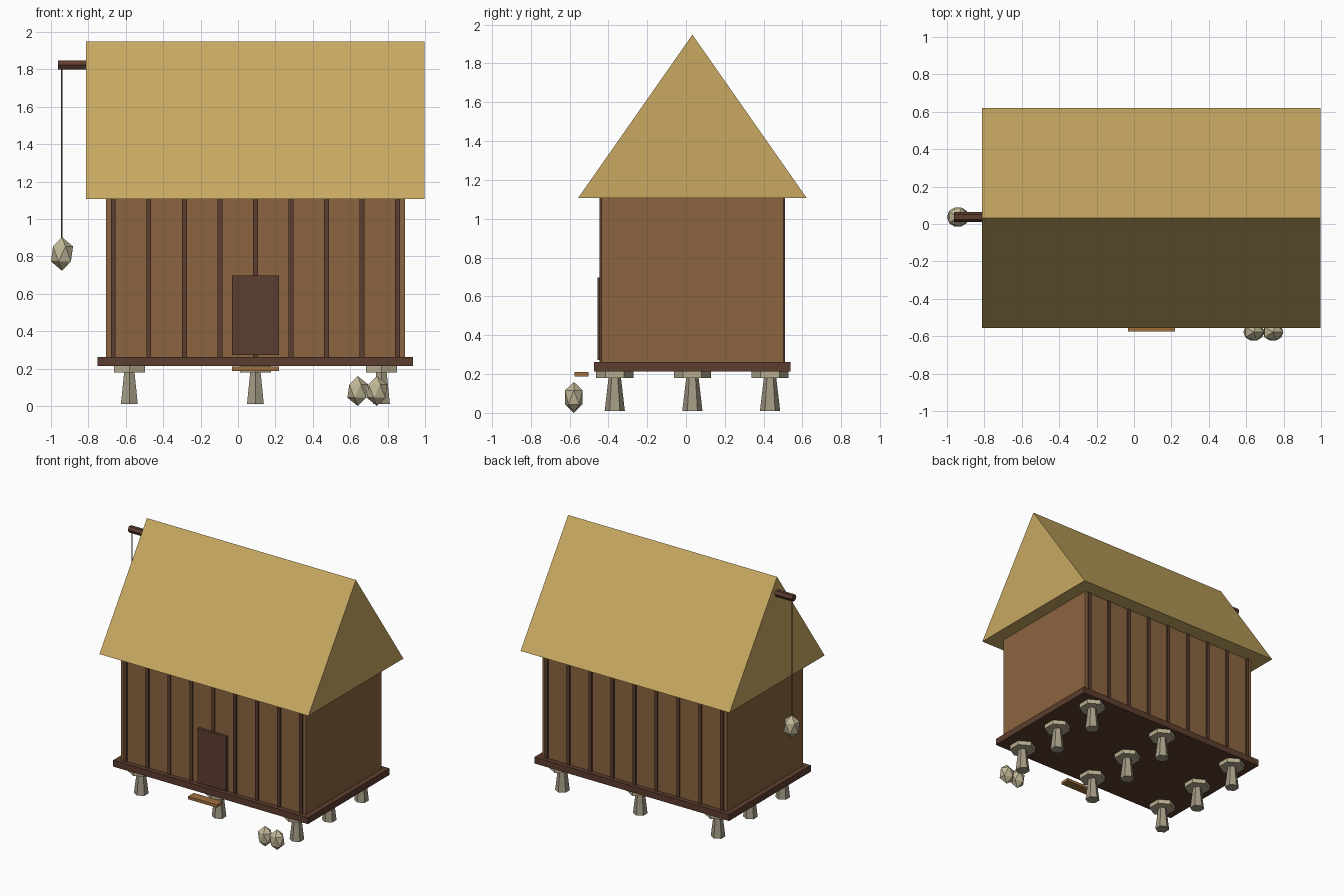
import bpy, math

if "Cube" in bpy.data.objects:
    bpy.data.objects.remove(bpy.data.objects["Cube"])

CX, CY = 0.093, 0.033  # centre of the hut


def material(name, hex_code):
    rgb = [int(hex_code[i:i + 2], 16) / 255 for i in (0, 2, 4)]
    lin = [c / 12.92 if c <= 0.04045 else ((c + 0.055) / 1.055) ** 2.4 for c in rgb]
    m = bpy.data.materials.new(name)
    m.diffuse_color = (*lin, 1)
    m.use_nodes = True
    m.node_tree.nodes["Principled BSDF"].inputs["Base Color"].default_value = m.diffuse_color
    return m


THATCH = material("thatch", "c8a962")
WALL = material("wall wood", "8b6540")
DARK = material("dark wood", "5c3d2e")
PLANK = material("step wood", "a0703f")
POST = material("post stone", "a39a84")
CAP = material("cap stone", "b8ae90")
BUNDLE = material("pale bundle", "c2b898")
ROPE = material("rope", "6b6248")


def finish(obj, name, mat):
    obj.name = name
    obj.data.materials.append(mat)
    return obj


def box(name, mat, x0, x1, y0, y1, z0, z1):
    bpy.ops.mesh.primitive_cube_add(size=1, location=((x0 + x1) / 2, (y0 + y1) / 2, (z0 + z1) / 2))
    obj = bpy.context.object
    for v in obj.data.vertices:
        v.co = (v.co.x * (x1 - x0), v.co.y * (y1 - y0), v.co.z * (z1 - z0))
    return finish(obj, name, mat)


def cone(name, mat, r1, r2, x, y, z0, z1, sides=6):
    bpy.ops.mesh.primitive_cone_add(vertices=sides, radius1=r1, radius2=r2, depth=z1 - z0,
                                    location=(x, y, (z0 + z1) / 2))
    return finish(bpy.context.object, name, mat)


def bundle(name, x, y, z, sx, sy, sz):
    bpy.ops.mesh.primitive_ico_sphere_add(subdivisions=1, radius=1, location=(x, y, z))
    obj = bpy.context.object
    for v in obj.data.vertices:
        v.co = (v.co.x * sx, v.co.y * sy, v.co.z * sz)
    return finish(obj, name, BUNDLE)


# Posts with wide caps, three by three
for i in (-1, 0, 1):
    for j in (-1, 0, 1):
        x, y = CX + i * 0.674, CY + j * 0.4
        cone("post", POST, 0.052, 0.031, x, y, 0.01, 0.19)
        cone("post_cap", CAP, 0.096, 0.096, x, y, 0.18, 0.214)

# Floor and walls
box("floor_platform", DARK, CX - 0.843, CX + 0.843, CY - 0.506, CY + 0.506, 0.213, 0.263)
box("walls", WALL, CX - 0.80, CX + 0.80, CY - 0.468, CY + 0.468, 0.26, 1.112)

# Vertical battens on the front and back
for i in range(9):
    x = CX - 0.76 + 0.19 * i
    for side in (-1, 1):
        y = CY + side * 0.468
        box("batten", DARK, x - 0.013, x + 0.013, y - 0.01, y + 0.01, 0.262, 1.112)

# Door and step
box("door", DARK, CX - 0.125, CX + 0.125, -0.457, -0.43, 0.272, 0.698)
box("step", PLANK, CX - 0.125, CX + 0.125, -0.574, -0.502, 0.188, 0.21)

# Gabled thatch roof
x0, x1, hw = -0.812, 0.998, 0.588
verts = [(x, y, z) for x in (x0, x1)
         for y, z in ((CY - hw, 1.108), (CY + hw, 1.108), (CY, 1.948))]
faces = [(0, 2, 1), (3, 4, 5), (0, 3, 5, 2), (1, 2, 5, 4), (0, 1, 4, 3)]
mesh = bpy.data.meshes.new("roof")
mesh.from_pydata(verts, [], faces)
roof = bpy.data.objects.new("roof", mesh)
bpy.context.collection.objects.link(roof)
finish(roof, "roof", THATCH)

# Ridge pole at the gable, six-sided with a flat top
bpy.ops.mesh.primitive_cylinder_add(vertices=6, radius=0.027, depth=0.24,
                                    location=(-0.842, CY + 0.004, 1.823),
                                    rotation=(0, math.pi / 2, 0))
finish(bpy.context.object, "hanging_pole", DARK)

# Rope and hanging bundle
cone("rope", ROPE, 0.004, 0.004, -0.943, CY + 0.004, 0.88, 1.81)
bundle("hanging_bundle", -0.941, CY + 0.004, 0.813, 0.066, 0.06, 0.09)

# Bundles on the ground
for x in (0.64, 0.743):
    bundle("ground_bundle", x, -0.578, 0.08, 0.062, 0.053, 0.08)
